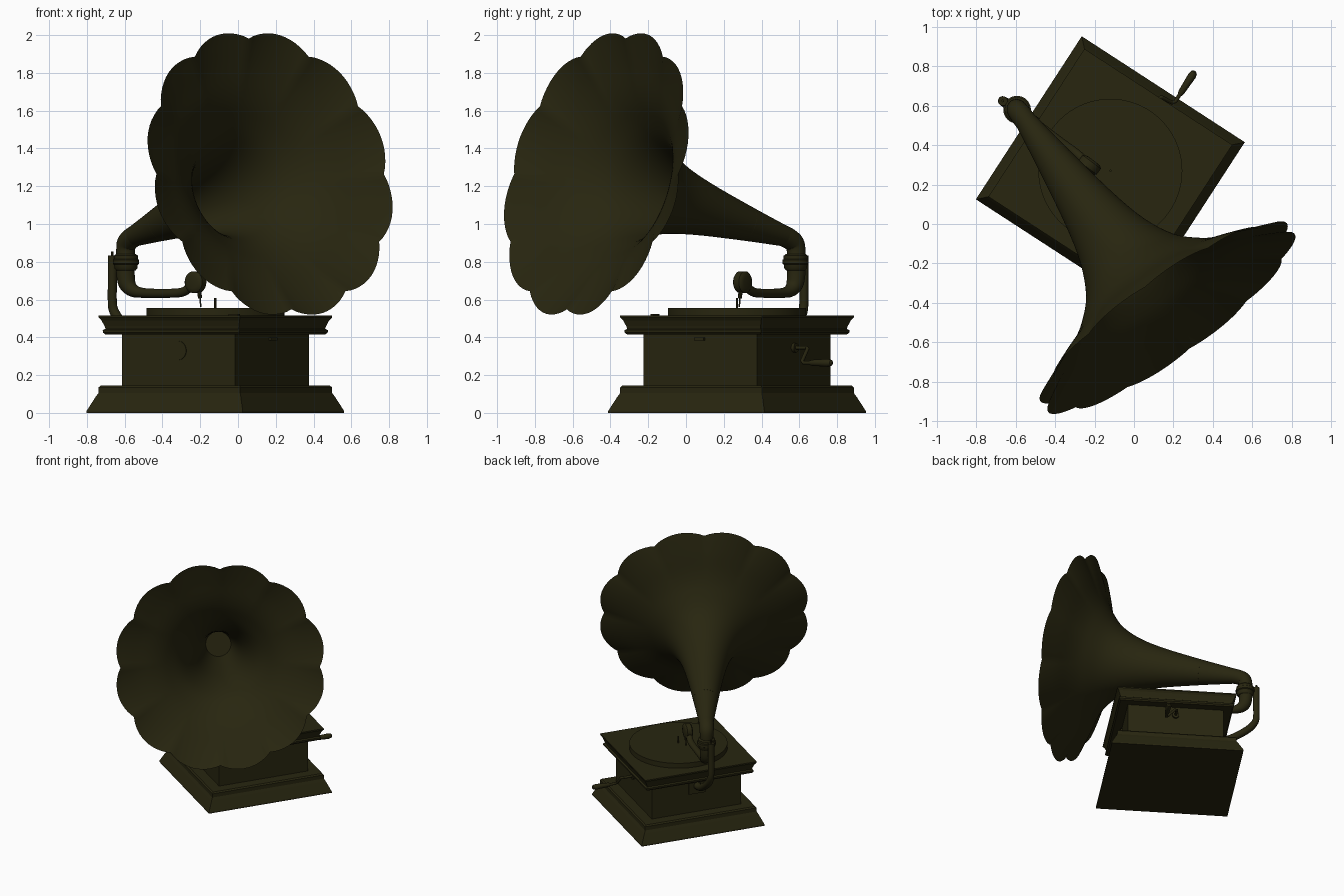
import bpy, bmesh, math
from mathutils import Vector, Matrix

if "Cube" in bpy.data.objects:
    bpy.data.objects.remove(bpy.data.objects["Cube"])

mat = bpy.data.materials.new("dark olive")
mat.diffuse_color = (0.021, 0.019, 0.005, 1)
mat.use_nodes = True
mat.node_tree.nodes["Principled BSDF"].inputs["Base Color"].default_value = mat.diffuse_color

ANG = math.radians(-33)
U = Vector((math.cos(ANG), math.sin(ANG), 0))
V = Vector((-math.sin(ANG), math.cos(ANG), 0))


def L(u, v, z):
    """Cabinet coordinates to world."""
    return Vector((-0.12, 0.27, z)) + U * u + V * v


def finish(name, bm, angle=35):
    bmesh.ops.recalc_face_normals(bm, faces=bm.faces)
    me = bpy.data.meshes.new(name)
    bm.to_mesh(me)
    bm.free()
    me.materials.append(mat)
    ob = bpy.data.objects.new(name, me)
    bpy.context.collection.objects.link(ob)
    bpy.ops.object.select_all(action='DESELECT')
    ob.select_set(True)
    bpy.context.view_layer.objects.active = ob
    if angle:
        bpy.ops.object.shade_smooth_by_angle(angle=math.radians(angle))
    return ob


def spline(rows, n):
    """Catmull-Rom resampling of equal-length tuples."""
    rows = [Vector(r) for r in rows]
    p = [rows[0] * 2 - rows[1]] + rows + [rows[-1] * 2 - rows[-2]]
    out = []
    for i in range(1, len(p) - 2):
        a, b, c, d = p[i - 1:i + 3]
        for k in range(n):
            t = k / n
            out.append(0.5 * (2 * b + (c - a) * t + (2 * a - 5 * b + 4 * c - d) * t * t
                              + (3 * b - 3 * c + d - a) * t ** 3))
    return out + [rows[-1]]


def skin(bm, rings, caps=True):
    m = len(rings[0])
    for a, b in zip(rings, rings[1:]):
        for i in range(m):
            bm.faces.new((a[i], a[(i + 1) % m], b[(i + 1) % m], b[i]))
    if caps:
        bm.faces.new(rings[0])
        bm.faces.new(rings[-1])


def sweep(name, rows, sides=20, smooth=0):
    """Tube through rows of (x, y, z, radius)."""
    if smooth:
        rows = spline(rows, smooth)
    pts = [Vector(r[:3]) for r in rows]
    bm = bmesh.new()
    rings, prev, n = [], None, None
    for i, p in enumerate(pts):
        t = (pts[min(i + 1, len(pts) - 1)] - pts[max(i - 1, 0)]).normalized()
        if prev is None:
            n = t.orthogonal().normalized()
        else:
            n = (prev.rotation_difference(t) @ n)
            n = (n - t * n.dot(t)).normalized()
        prev, b = t, t.cross(n)
        rings.append([bm.verts.new(p + (n * math.cos(2 * math.pi * k / sides)
                                        + b * math.sin(2 * math.pi * k / sides)) * rows[i][3])
                      for k in range(sides)])
    skin(bm, rings)
    return finish(name, bm)


def rod(name, a, b, r, sides=20):
    return sweep(name, [(*a, r), (*b, r)], sides)


def stack(name, levels):
    """Square moulding from (half width, z) levels."""
    bm = bmesh.new()
    skin(bm, [[bm.verts.new(L(h * i, h * j, z)) for i, j in ((-1, -1), (1, -1), (1, 1), (-1, 1))]
              for h, z in levels])
    return finish(name, bm, 0)


def block(name, u, v, z, su, sv, sz):
    bm = bmesh.new()
    bmesh.ops.create_cube(bm, size=1, matrix=Matrix.Translation(L(u, v, z))
                          @ Matrix.Rotation(ANG, 4, 'Z') @ Matrix.Diagonal((su, sv, sz, 1)))
    return finish(name, bm, 0)


# Cabinet
stack("base_plinth", [(.493, 0), (.493, .01), (.458, .085), (.447, .105), (.447, .135), (.438, .145), (.355, .145)])
stack("cabinet_body", [(.358, .14), (.358, .42)])
stack("cabinet_lid", [(.355, .415), (.42, .415), (.43, .425), (.431, .438), (.42, .445),
                      (.424, .46), (.436, .49), (.447, .505), (.447, .515)])
block("lid_catch", .362, 0, .39, .02, .06, .016)
rod("front_disc", L(0, -.35, .33), L(0, -.362, .33), .05, 32)
block("brake_lever", .32, -.31, .519, .06, .02, .008)

# Turntable and spindle
rod("turntable", L(0, 0, .51), L(0, 0, .555), .365, 72)
rod("spindle", L(0, 0, .55), L(0, 0, .607), .006, 10)

# Crank
rod("crank_collar", L(0, .355, .345), L(0, .375, .345), .025)
sweep("crank_arm", [(*p, .01) for p in (L(0, .36, .345), L(0, .44, .345), L(.015, .455, .34), L(.075, .46, .275),
                                        L(.085, .475, .265), L(.085, .53, .265))], 12)
sweep("crank_handle", [(*L(.085, w, .265), r) for w, r in
                       ((.515, .012), (.53, .016), (.59, .019), (.63, .021), (.65, .016), (.658, .006))], 16)

# Flower horn: lathe with twelve petals on the rim
C = Vector((.17, -.475, 1.265))
tilt = math.radians(15)
A = Vector((.585 * math.cos(tilt), -.811 * math.cos(tilt), math.sin(tilt)))
side = Vector((.811, .585, 0)).normalized()
up = side.cross(A).normalized()
prof = spline([(-1.27, .055, 0), (-1, .095, 0), (-.7, .146, 0), (-.49, .199, 0), (-.325, .278, 0), (-.213, .384, 0),
               (-.14, .485, 0), (-.075, .61, 0), (-.025, .70, 0), (0, .742, 0)], 4)
bm = bmesh.new()
rings, N = [], 144
for s, r, _ in prof:
    w = max(0, (r - .42) / .322) ** 1.5
    ring = []
    for k in range(N):
        a = 2 * math.pi * k / N
        rr = r + .046 * w * abs(math.sin(6 * a)) ** .85
        ring.append(bm.verts.new(C + A * s + (up * math.cos(a) + side * math.sin(a)) * rr))
    rings.append(ring)
skin(bm, rings, False)
finish("horn", bm, 60)
rod("horn_throat", C + A * -1.0, C + A * -1.01, .094, 48)

# Elbow, collar and tone arm
e = [(*(C + A * -1.26), .056), (-.568, .546, .922, .055), (-.589, .573, .898, .053),
     (-.595, .583, .86, .05), (-.595, .583, .8, .05)]
sweep("horn_elbow", e, 28, 4)
sweep("elbow_collar", [(-.593, .58, z, r) for z, r in
                       ((.755, .052), (.765, .06), (.785, .063), (.79, .07), (.81, .07), (.815, .063),
                        (.832, .063), (.842, .052))], 28)
sweep("tone_arm", [(-.595, .583, .8, .05), (-.595, .583, .73, .049), (-.585, .575, .68, .045),
                   (-.555, .552, .648, .035), (-.5, .51, .635, .026), (-.38, .42, .633, .024),
                   (-.3, .362, .638, .024), (-.262, .33, .66, .024), (-.245, .317, .69, .024)], 20, 4)

# Sound box and needle
nrm = Vector((.6, .8, 0))
S = Vector((-.225, .3, .692))
sweep("sound_box", [(*(S + nrm * d), r) for d, r in
                    ((-.03, .035), (-.026, .05), (-.018, .058), (.018, .058), (.026, .05), (.03, .03))], 32)
rod("needle_holder", S + Vector((.02, -.012, -.05)), S + Vector((.024, -.014, -.085)), .011, 10)
rod("needle", S + Vector((.024, -.014, -.08)), S + Vector((.028, -.018, -.132)), .004, 8)

# Support bracket on the cabinet wall
sweep("horn_bracket", [(*L(u, 0, z), r) for u, z, r in
                       ((-.65, .832, .024), (-.65, .7, .024), (-.65, .58, .024), (-.635, .53, .026),
                        (-.59, .475, .028), (-.5, .41, .028), (-.43, .375, .028), (-.35, .36, .028))], 16, 3)
block("bracket_plate", -.364, 0, .345, .02, .13, .09)
rod("bracket_link", L(-.65, 0, .8), L(-.56, 0, .8), .018, 12)
rod("bracket_screw", L(-.65, 0, .83), L(-.65, 0, .855), .007, 10)
